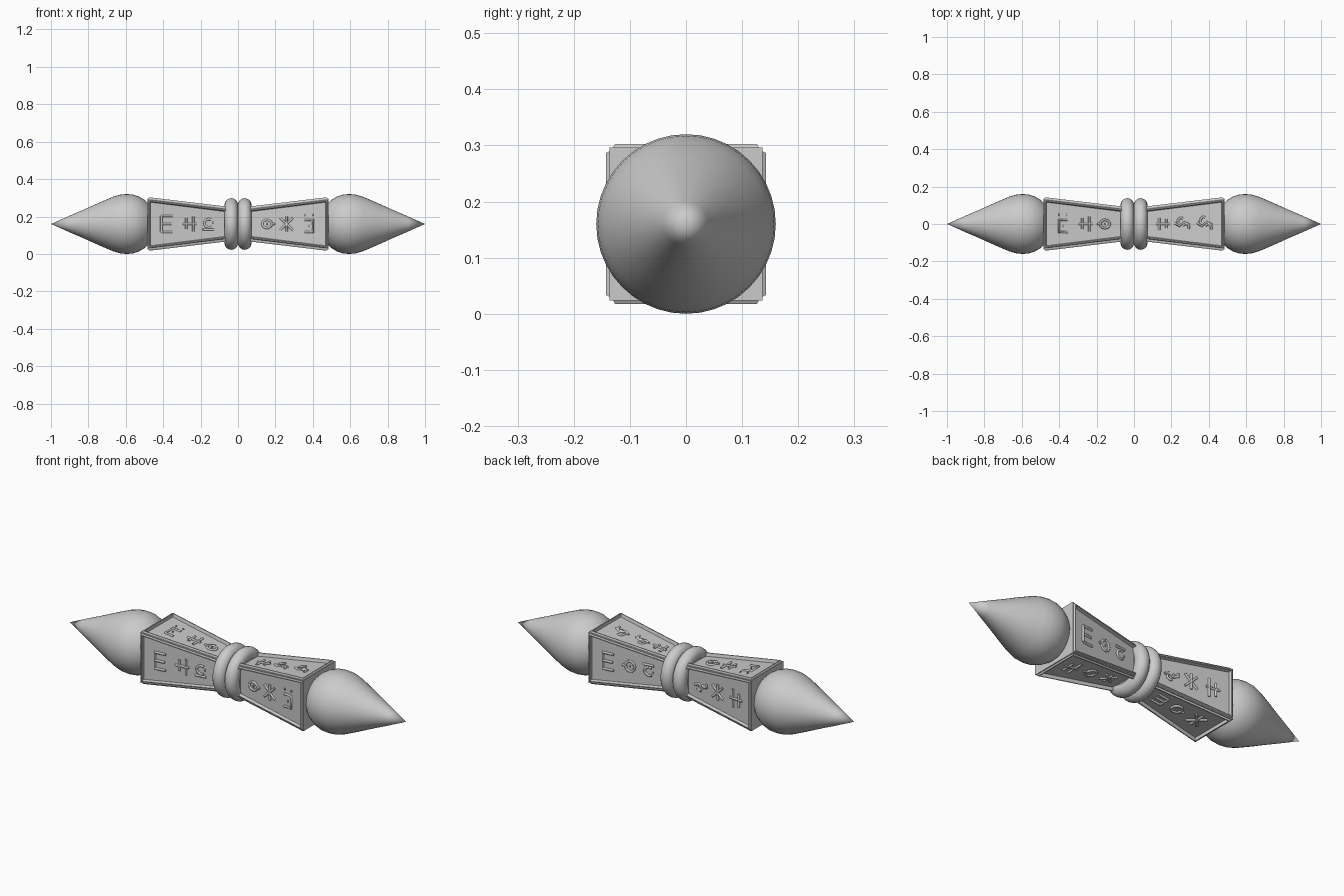
import bpy, bmesh, math
from mathutils import Vector, Matrix

if "Cube" in bpy.data.objects:
    bpy.data.objects.remove(bpy.data.objects["Cube"])

ZC = 0.16            # height of the long axis
X0, X1 = 0.05, 0.485  # inner and outer ends of the handle blocks
H0, H1 = 0.084, 0.136  # half widths at those ends


def finish(name, bm, angle=35):
    bmesh.ops.recalc_face_normals(bm, faces=bm.faces)
    me = bpy.data.meshes.new(name)
    bm.to_mesh(me)
    bm.free()
    ob = bpy.data.objects.new(name, me)
    bpy.context.collection.objects.link(ob)
    bpy.context.view_layer.objects.active = ob
    ob.select_set(True)
    bpy.ops.object.shade_smooth_by_angle(angle=math.radians(angle))
    ob.select_set(False)
    return ob


def lathe(name, profile, side, segs=40):
    bm = bmesh.new()
    vs = [bm.verts.new((x * side, 0, ZC + r)) for x, r in profile]
    es = [bm.edges.new(p) for p in zip(vs, vs[1:])]
    bmesh.ops.spin(bm, geom=vs + es, cent=(0, 0, ZC), axis=(1, 0, 0),
                   angle=2 * math.pi, steps=segs)
    bmesh.ops.remove_doubles(bm, verts=bm.verts, dist=1e-4)
    return finish(name, bm)


# bulbous head tapering to a point
HEAD = [(0.45, 0), (0.45, 0.075), (0.475, 0.105), (0.50, 0.129), (0.53, 0.147),
        (0.56, 0.157), (0.595, 0.16), (0.63, 0.157), (0.67, 0.145), (0.74, 0.115),
        (0.82, 0.079), (0.91, 0.04), (1.0, 0)]
# rounded collar ring
RING = [(0.036 + 0.036 * math.cos(a), 0.101 + 0.037 * math.sin(a))
        for a in (2 * math.pi * i / 20 for i in range(21))]


def block(name, side):
    # flared square handle with a raised rim and a sunken panel on each face
    bm = bmesh.new()
    bmesh.ops.create_cube(bm, size=2)
    for v in bm.verts:
        outer = v.co.x * side > 0
        h = H1 if outer else H0
        v.co = ((X1 if outer else X0) * side, v.co.y * h, ZC + v.co.z * h)
    bmesh.ops.recalc_face_normals(bm, faces=bm.faces)
    panels = [f for f in bm.faces if abs(f.normal.x) < 0.7]
    for t, d in ((0.008, 0), (0.005, 0.008), (0.007, 0), (0.006, -0.016)):
        bmesh.ops.inset_individual(bm, faces=panels, thickness=t, depth=d)
    finish(name, bm, 20)


# abstract relief motifs in a unit square (u along the axis, v across)
def arc(cu, cv, r, a0=0, a1=360, n=12):
    return [(cu + r * math.cos(math.radians(a0 + (a1 - a0) * i / n)),
             cv + r * math.sin(math.radians(a0 + (a1 - a0) * i / n))) for i in range(n + 1)]


def dot(u, v):
    return [(u - 0.04, v), (u + 0.04, v)]


MOTIFS = {
    'ring': [arc(0, 0, 0.6), dot(0, 0), [(0.6, 0), (1, 0)]],
    'comb': [[(0.7, -0.8), (0.7, 0.8)], [(0.7, -0.8), (-0.7, -0.8)],
             [(0.7, 0), (-0.6, 0)], [(0.7, 0.8), (-0.7, 0.8)]],
    'gate': [[(-0.6, -0.8), (0.5, -0.8), (0.5, 0.4), (-0.6, 0.4)], dot(0, -0.2),
             dot(-0.5, 0.9), dot(0.5, 0.9)],
    'bars': [[(-0.5, -0.9), (-0.5, 0.9)], [(0.4, -0.6), (0.4, 0.7)], [(-0.9, 0), (0.9, 0)]],
    'vine': [[(-1, 0.1), (-0.4, -0.2), (0.2, 0.2), (0.9, -0.1)],
             arc(-0.2, 0.3, 0.4, 200, 60), arc(0.4, -0.4, 0.4, 150, -20)],
    'star': [[(-0.8, -0.7), (0.8, 0.7)], [(-0.8, 0.7), (0.8, -0.7)], [(0, -0.9), (0, 0.9)]],
    'hook': [arc(0, 0.1, 0.6, -120, 120), [(-0.6, -0.8), (0.8, -0.8)], dot(-0.5, 0.2)],
}
# three motifs per face, for four faces on each side
LAYOUT = {
    -1: [('hook', 'bars', 'comb'), ('vine', 'star', 'bars'),
         ('ring', 'bars', 'gate'), ('comb', 'ring', 'star')],
    1: [('ring', 'star', 'gate'), ('hook', 'ring', 'comb'),
        ('bars', 'vine', 'vine'), ('star', 'ring', 'bars')],
}
SLOTS = ((0.155, 0.037), (0.26, 0.046), (0.38, 0.054))


def relief(name, side, names, turn):
    # carved strokes lying on one sunken panel
    cu = bpy.data.curves.new(name, 'CURVE')
    cu.dimensions = '3D'
    cu.bevel_depth = 0.0065
    cu.bevel_resolution = 1
    cu.use_fill_caps = True
    rot = Matrix.Rotation(turn, 3, 'X')
    for key, (xc, s) in zip(names, SLOTS):
        for stroke in MOTIFS[key]:
            sp = cu.splines.new('POLY')
            sp.points.add(len(stroke) - 1)
            for p, (u, v) in zip(sp.points, stroke):
                x = xc + u * 0.042
                h = H0 + (H1 - H0) * (x - X0) / (X1 - X0) - 0.007
                co = rot @ Vector((x * side, v * s, h))
                p.co = (co.x, co.y, co.z + ZC, 1)
    ob = bpy.data.objects.new(name, cu)
    bpy.context.collection.objects.link(ob)


for side, tag in ((-1, 'left'), (1, 'right')):
    lathe('head_' + tag, HEAD, side)
    lathe('collar_ring_' + tag, RING, side)
    block('handle_block_' + tag, side)
    # turns: front, back, top, bottom
    for face, names, deg in zip(('front', 'back', 'top', 'bottom'), LAYOUT[side], (90, -90, 0, 180)):
        relief('relief_%s_%s' % (tag, face), side, names, math.radians(deg))

# core joining the two blocks inside the rings
lathe('core', [(-0.06, 0), (-0.06, 0.1), (0.06, 0.1), (0.06, 0)], 1)
